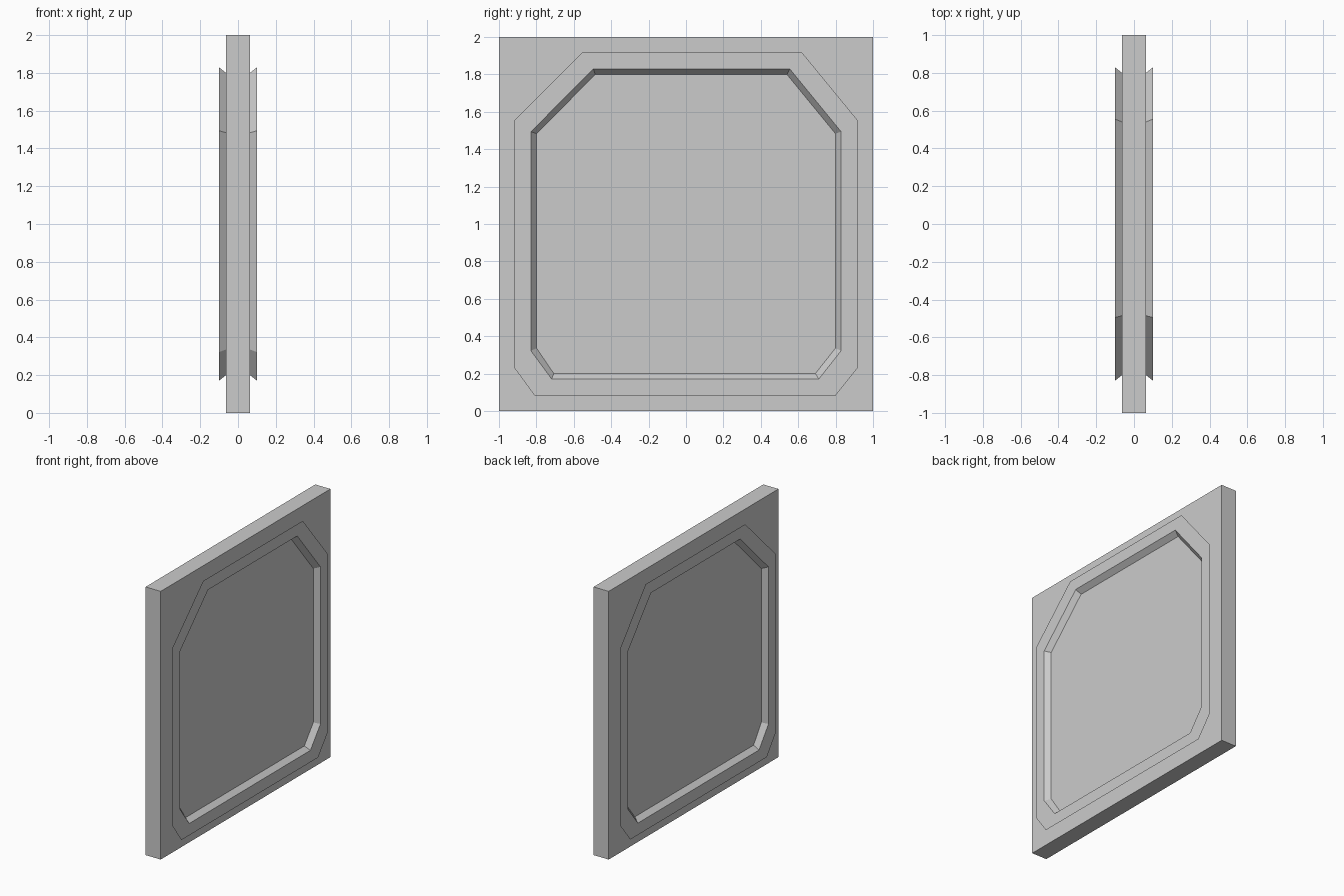
import bpy, bmesh

if "Cube" in bpy.data.objects:
    bpy.data.objects.remove(bpy.data.objects["Cube"])

HALF_T = 0.0625   # slab half thickness
RIM_X = 0.10      # height of the raised trim plane


def octagon(bm, x, h, top, cut_top, low, cut_low):
    """Chamfered square outline: half size h, corner points given per row."""
    yz = [(top[0], 1 + h), (-h, cut_top), (-h, cut_low), (low[0], 1 - h),
          (low[1], 1 - h), (h, cut_low), (h, cut_top), (top[1], 1 + h)]
    return [bm.verts.new((x, y, z)) for y, z in yz]


# Square slab
bpy.ops.mesh.primitive_cube_add(size=1, location=(0, 0, 1))
slab = bpy.context.object
slab.name = "slab"
slab.scale = (2 * HALF_T, 2, 2)

# Trim: flat ring standing off the slab, with a sloped inner wall down to it
bm = bmesh.new()
outer = octagon(bm, RIM_X, 0.917, (-0.554, 0.62), 1.555, (-0.81, 0.80), 0.23)
crest = octagon(bm, RIM_X, 0.829, (-0.495, 0.555), 1.494, (-0.718, 0.71), 0.322)
foot = octagon(bm, HALF_T, 0.799, (-0.485, 0.54), 1.483, (-0.707, 0.692), 0.336)
for a, b in ((outer, crest), (crest, foot)):
    for i in range(8):
        j = (i + 1) % 8
        bm.faces.new((a[i], a[j], b[j], b[i]))
mesh = bpy.data.meshes.new("trim")
bm.to_mesh(mesh)
bm.free()
trim = bpy.data.objects.new("trim", mesh)
bpy.context.collection.objects.link(trim)

# Same trim on the opposite face
mirror = trim.modifiers.new("mirror", 'MIRROR')
mirror.use_axis = (True, False, False)
mirror.use_mirror_merge = False
